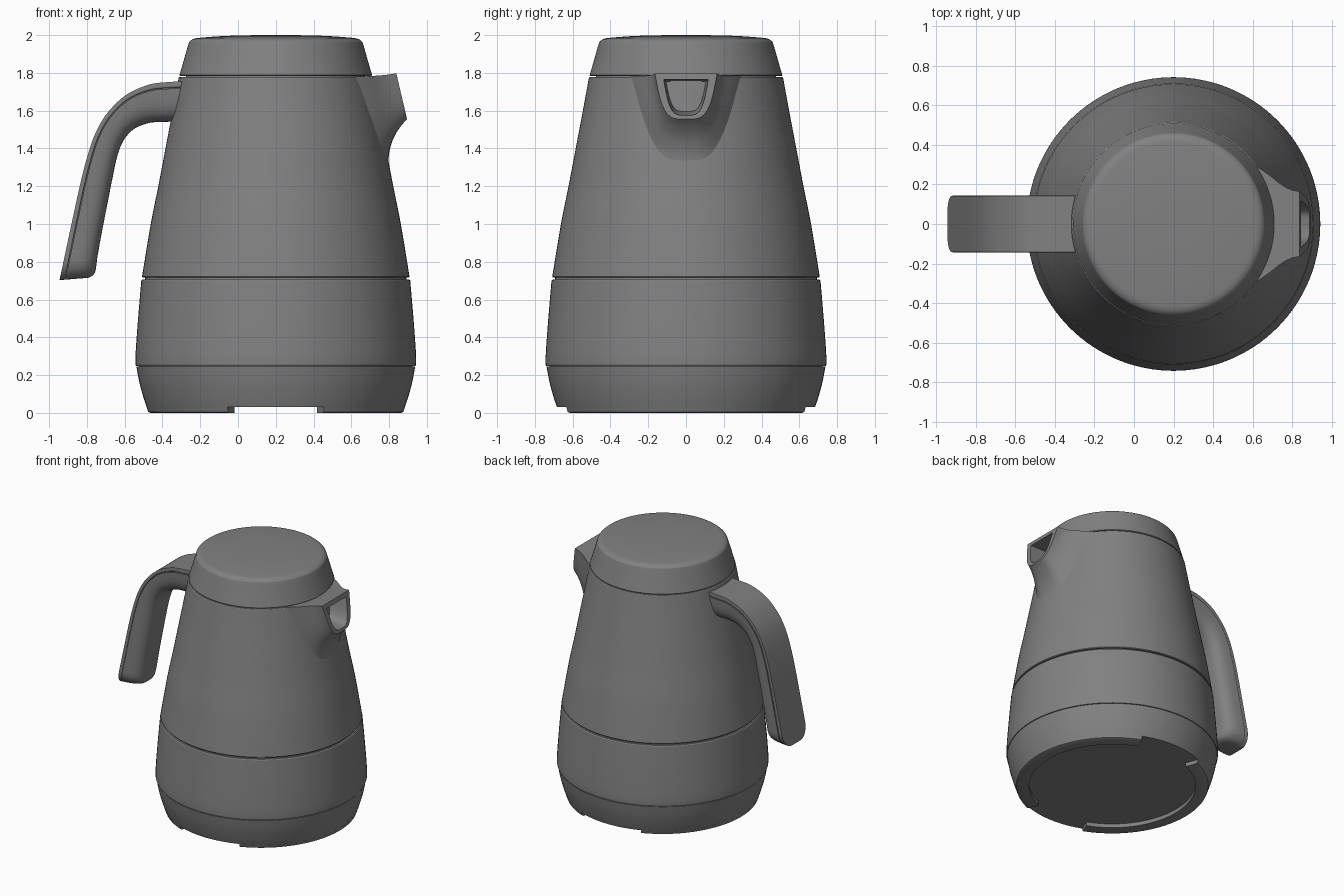
import bpy, bmesh, math

if "Cube" in bpy.data.objects:
    bpy.data.objects.remove(bpy.data.objects["Cube"])

CX = 0.2      # axis of the jug body
SEG = 128

dark = bpy.data.materials.new("dark_grey")
dark.diffuse_color = (0.22, 0.22, 0.22, 1)
dark.use_nodes = True
dark.node_tree.nodes["Principled BSDF"].inputs["Base Color"].default_value = dark.diffuse_color


def finish(name, bm, angle=32):
    bmesh.ops.remove_doubles(bm, verts=bm.verts, dist=1e-5)
    bmesh.ops.recalc_face_normals(bm, faces=bm.faces)
    me = bpy.data.meshes.new(name)
    bm.to_mesh(me)
    bm.free()
    me.materials.append(dark)
    ob = bpy.data.objects.new(name, me)
    bpy.context.collection.objects.link(ob)
    me.shade_smooth()
    me.set_sharp_from_angle(angle=math.radians(angle))
    return ob


def spline(pts, steps=6):
    """Catmull-Rom through tuples of any length."""
    p = [pts[0]] + list(pts) + [pts[-1]]
    out = []
    for i in range(1, len(p) - 2):
        for s in range(steps):
            t = s / steps
            out.append(tuple(
                0.5 * (2 * b + (c - a) * t + (2 * a - 5 * b + 4 * c - d) * t * t
                       + (3 * b - a - 3 * c + d) * t ** 3)
                for a, b, c, d in zip(*p[i - 1:i + 3])))
    return out + [tuple(pts[-1])]


def bridge(bm, r0, r1):
    n = len(r0)
    for i in range(n):
        bm.faces.new((r0[i], r0[(i + 1) % n], r1[(i + 1) % n], r1[i]))


def skin(name, bm, rings):
    """Join rings in order and close both ends."""
    for a, b in zip(rings, rings[1:]):
        bridge(bm, a, b)
    bm.faces.new(rings[0])
    bm.faces.new(rings[-1])
    return finish(name, bm)


def lathe(name, profile):
    """Full turn of an (r, z) profile, closed by flat discs at both ends."""
    bm = bmesh.new()
    return skin(name, bm, [
        [bm.verts.new((CX + r * math.cos(a), r * math.sin(a), z))
         for a in (2 * math.pi * i / SEG for i in range(SEG))]
        for r, z in profile])


def arc(name, section, a0, a1, n=48):
    """Part turn of a closed (r, z) section."""
    bm = bmesh.new()
    angles = [math.radians(a0 + (a1 - a0) * i / n) for i in range(n + 1)]
    return skin(name, bm, [
        [bm.verts.new((CX + r * math.cos(a), r * math.sin(a), z)) for r, z in section]
        for a in angles])


def loft(name, sections, e=0.5, n=28):
    """U-shaped sections: top x,z, bottom x,z, top and bottom half width, wrap."""
    bm = bmesh.new()
    rings = []
    for tx, tz, bx, bz, wt, wb, k in sections:
        ring = []
        for i in range(n + 1):
            a = math.pi * i / n
            c, d = math.cos(a), max(math.sin(a), 0) ** e if 0 < i < n else 0
            y = math.copysign(abs(c) ** e, c) * (wt + (wb - wt) * d)
            ring.append(bm.verts.new((tx + (bx - tx) * d - k * y * y, y,
                                      tz + (bz - tz) * d)))
        rings.append(ring)
    return skin(name, bm, rings)


# Base, with two raised foot arcs separated by gaps at front and back
lathe("base", [(0.3, 0.03)] + spline([(0.683, 0.03), (0.70, 0.08), (0.722, 0.16), (0.738, 0.245)])
      + [(0.70, 0.246)])
foot = [(0.585, 0.0), (0.665, 0.0), (0.675, 0.005), (0.684, 0.031), (0.585, 0.031)]
arc("foot_right", foot, -68, 68)
arc("foot_left", foot, 112, 248)

# Body shells with narrow seams between them
lathe("lower_body", [(0.70, 0.249), (0.740, 0.249)]
      + spline([(0.743, 0.255), (0.742, 0.32), (0.729, 0.50), (0.712, 0.70)])
      + [(0.707, 0.706), (0.66, 0.706)])
lathe("upper_body", [(0.66, 0.717), (0.705, 0.717)]
      + spline([(0.708, 0.722), (0.662, 1.0), (0.622, 1.2), (0.584, 1.4), (0.546, 1.6), (0.514, 1.775)])
      + [(0.510, 1.779), (0.45, 1.779)])
lathe("inner_core", [(0.6, 0.1), (0.72, 0.2), (0.725, 0.27), (0.692, 0.72),
                     (0.64, 1.0), (0.48, 1.75), (0.47, 1.82)])

# Lid with rounded rim and shallow dome
lathe("lid", [(0.45, 1.784), (0.507, 1.784)]
      + spline([(0.510, 1.788), (0.486, 1.87), (0.463, 1.95), (0.455, 1.967),
                (0.435, 1.980), (0.40, 1.986), (0.28, 1.995), (0.15, 1.999), (0.02, 2.0)]))

# Pouring spout: flares out of the body, then turns into a recessed mouth
outer = spline([(0.62, 1.777, 0.795, 1.30, 0.36, 0.20, 0.95),
                (0.70, 1.780, 0.801, 1.38, 0.285, 0.175, 0.85),
                (0.75, 1.785, 0.824, 1.455, 0.212, 0.15, 0.45),
                (0.79, 1.79, 0.860, 1.515, 0.177, 0.13, 0.1),
                (0.838, 1.798, 0.895, 1.555, 0.165, 0.12, 0.0)])
mouth = [(0.846, 1.765, 0.889, 1.575, 0.118, 0.085, 0.0),
         (0.70, 1.755, 0.72, 1.60, 0.105, 0.075, 0.0)]
loft("spout", outer + mouth)

# Handle: outer x,z and inner x,z edges plus half width, rounded off at the tip
path = spline([(-0.25, 1.757, -0.30, 1.545, 0.145), (-0.36, 1.752, -0.39, 1.54, 0.145),
               (-0.47, 1.738, -0.47, 1.535, 0.145), (-0.59, 1.685, -0.555, 1.50, 0.145),
               (-0.69, 1.59, -0.61, 1.435, 0.145), (-0.755, 1.48, -0.64, 1.355, 0.145),
               (-0.80, 1.35, -0.663, 1.25, 0.145), (-0.838, 1.20, -0.685, 1.14, 0.145),
               (-0.89, 0.96, -0.722, 0.95, 0.145), (-0.922, 0.81, -0.746, 0.815, 0.145)])
for i in range(1, 9):
    a = math.pi / 2 * i / 8
    s = math.sin(a)
    path.append((-0.922 - 0.023 * s, 0.81 - 0.107 * s,
                 -0.746 - 0.012 * s - 0.035 * s ** 8, 0.815 - 0.1 * s,
                 0.055 + 0.09 * math.cos(a)))


def handle_part(name, f0, f1, w0, w1, e):
    secs = []
    for ox, oz, ix, iz, w in path:
        dx, dz = ix - ox, iz - oz
        secs.append((ox + dx * f0, oz + dz * f0, ox + dx * f1, oz + dz * f1,
                     w * w0, w * w1, 0.0))
    loft(name, secs, e)


handle_part("handle_strip", 0.0, 0.16, 0.985, 1.0, 0.2)
handle_part("handle_grip", 0.17, 1.0, 1.0, 0.92, 0.62)
handle_part("handle_core", 0.1, 0.5, 0.95, 0.9, 0.5)
